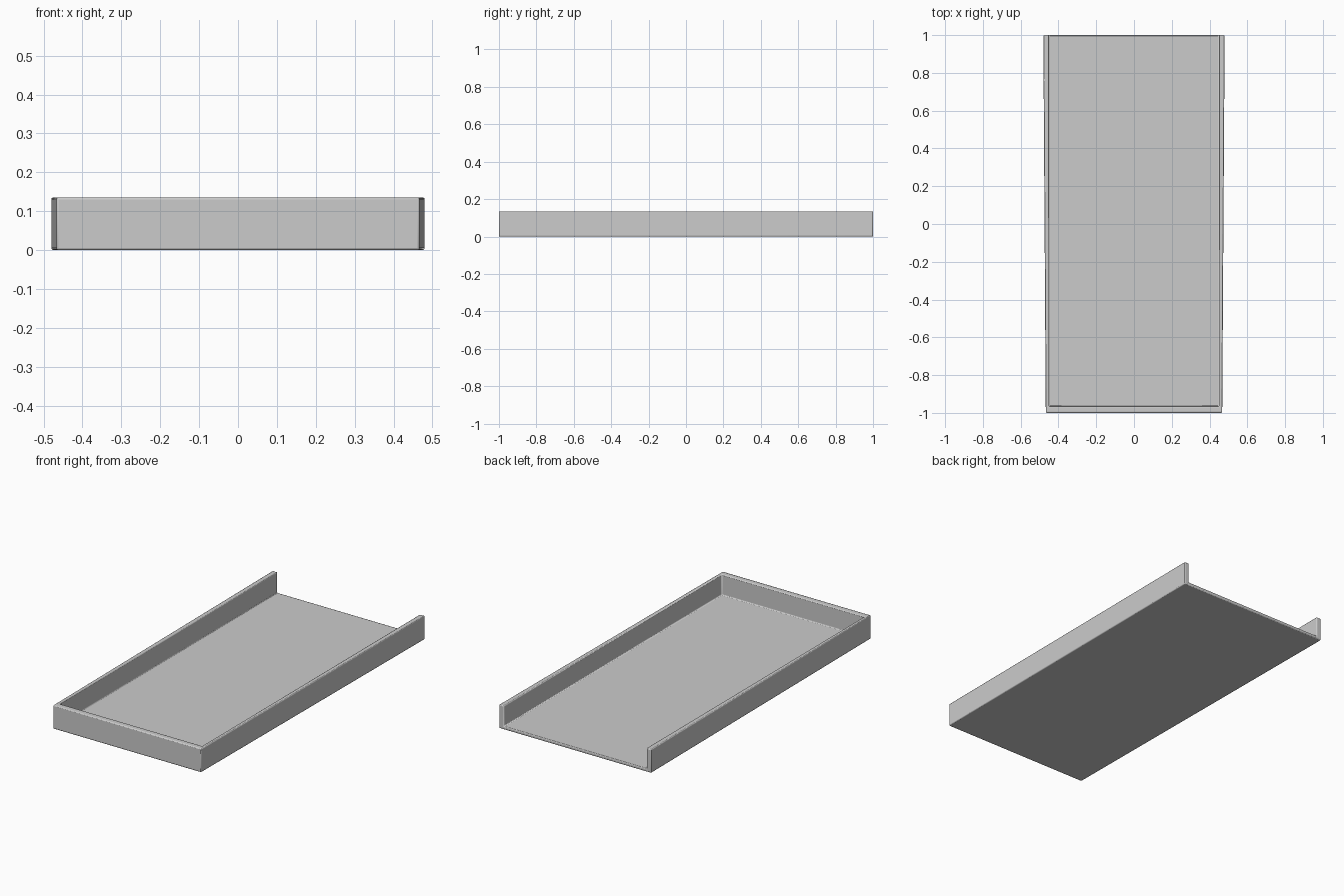
import bpy, bmesh

if "Cube" in bpy.data.objects:
    bpy.data.objects.remove(bpy.data.objects["Cube"])

HEIGHT, FLOOR = 0.135, 0.018

# Tapered outer outline and straight inner outline, front pair first
outer = [(-0.467, -1), (0.467, -1), (0.48, 1), (-0.48, 1)]
inner = [(-0.45, -0.965), (0.45, -0.965), (0.45, 1), (-0.45, 1)]

bm = bmesh.new()


def ring(points, z):
    return [bm.verts.new((x, y, z)) for x, y in points]


base = ring(outer, 0)
rim = ring(outer, HEIGHT)
lip = ring(inner, HEIGHT)
well = ring(inner, FLOOR)

# Underside and tray floor
bm.faces.new(base[::-1])
bm.faces.new(well)

# Three walls: left, front, right
for a, b in ((3, 0), (0, 1), (1, 2)):
    bm.faces.new((base[a], base[b], rim[b], rim[a]))
    bm.faces.new((rim[a], rim[b], lip[b], lip[a]))
    bm.faces.new((lip[a], lip[b], well[b], well[a]))

# U-shaped open back end
bm.faces.new((base[2], base[3], rim[3], lip[3], well[3], well[2], lip[2], rim[2]))
bmesh.ops.recalc_face_normals(bm, faces=bm.faces)

mesh = bpy.data.meshes.new("tray")
bm.to_mesh(mesh)
bm.free()
tray = bpy.data.objects.new("tray", mesh)
bpy.context.collection.objects.link(tray)

# Softened edges
bevel = tray.modifiers.new("soft_edges", 'BEVEL')
bevel.width = 0.005
bevel.segments = 2
bevel.limit_method = 'ANGLE'

bpy.context.view_layer.objects.active = tray
tray.select_set(True)
bpy.ops.object.shade_smooth_by_angle()
